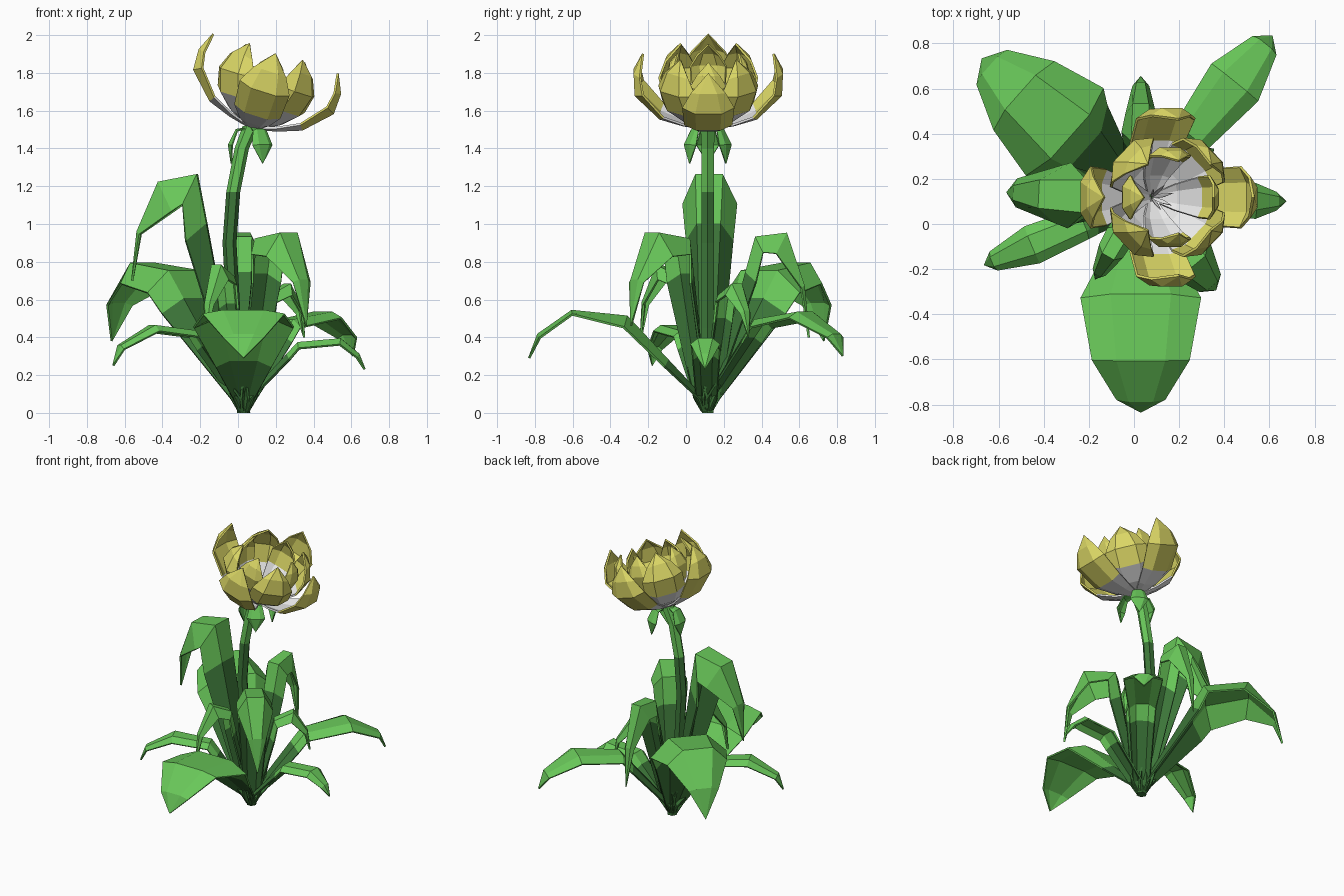
import bpy, bmesh, math
from mathutils import Vector, Matrix

if "Cube" in bpy.data.objects:
    bpy.data.objects.remove(bpy.data.objects["Cube"])


def material(name, rgb):
    m = bpy.data.materials.new(name)
    m.diffuse_color = (*rgb, 1)
    m.use_nodes = True
    m.node_tree.nodes["Principled BSDF"].inputs["Base Color"].default_value = m.diffuse_color
    return m


GREEN = material("leaf green", (0.14, 0.57, 0.10))
DARK = material("deep green", (0.045, 0.18, 0.04))
YELLOW = material("petal yellow", (0.70, 0.67, 0.13))
WHITE = material("petal white", (0.80, 0.80, 0.80))
Z = Vector((0, 0, 1))


def finish(name, bm, mats, thick=0, matrix=None):
    bmesh.ops.remove_doubles(bm, verts=bm.verts, dist=0.0005)
    if matrix:
        bm.transform(matrix)
    me = bpy.data.meshes.new(name)
    bm.to_mesh(me)
    bm.free()
    for m in mats:
        me.materials.append(m)
    ob = bpy.data.objects.new(name, me)
    bpy.context.collection.objects.link(ob)
    if thick:
        s = ob.modifiers.new("thickness", "SOLIDIFY")
        s.thickness = thick
        s.offset = 0
    return ob


def blade(name, base, angle, rows, mats, thick, bias=0.0, split=0, matrix=None):
    """Folded strip: rows of (distance out, height, half width, edge droop)."""
    d = Vector((math.cos(angle), math.sin(angle), 0))
    side = Z.cross(d)
    pts = [Vector(base) + d * r[0] + Z * r[1] for r in rows]
    bm = bmesh.new()
    grid = []
    for i, (p, r) in enumerate(zip(pts, rows)):
        t = (pts[min(i + 1, len(pts) - 1)] - pts[max(i - 1, 0)]).normalized()
        n = (t.cross(side) + Z * bias).normalized()
        w, droop = r[2], r[3]
        grid.append([bm.verts.new(p + side * w * k - n * droop * e)
                     for k, e in ((-1, 1), (-0.5, 0), (0.5, 0), (1, 1))])
    for i in range(len(grid) - 1):
        for j in range(3):
            f = bm.faces.new((grid[i][j], grid[i + 1][j],
                              grid[i + 1][j + 1], grid[i][j + 1]))
            f.material_index = 0 if i < split or len(mats) == 1 else 1
    return finish(name, bm, mats, thick, matrix)


# Leaves: tip, then two rows of (fraction of reach, height, half width, droop)
BX, BY = 0.03, 0.11


def leaf(name, tip, crest, bend):
    dx, dy = tip[0] - BX, tip[1] - BY
    reach = math.hypot(dx, dy)
    crest, bend = [(r[0] * reach, *r[1:]) for r in (crest, bend)]
    low = (0.03, 0.09, 0.055, 0.02)
    dark = 0.45 if crest[2] > 0.26 else 0.78      # dark share of the rising part
    join = tuple(a + (b - a) * dark for a, b in zip(low, crest))
    fall = (0.95 * reach, (bend[1] + tip[2]) / 2, bend[2] * 0.5, 0.02)
    rows = [(0.01, 0.012, 0.025, 0.008), low, join, crest, bend, fall,
            (reach, tip[2], 0, 0)]
    blade(name, (BX, BY, 0), math.atan2(dy, dx), rows, [DARK, GREEN], 0.012,
          bias=0.7, split=2)


leaf("front_broad_leaf", (.03, -.83, .29), (.45, .51, .265, .06), (.76, .54, .215, .02))
leaf("back_left_broad_leaf", (-.67, .73, .38), (.45, .75, .255, .12), (.76, .79, .20, .11))
leaf("back_right_leaf", (.61, .83, .30), (.39, .49, .09, .04), (.72, .53, .13, .03))
leaf("left_tall_leaf", (-.56, .14, .70), (.42, 1.26, .14, .17), (.76, 1.22, .12, .17))
leaf("left_front_leaf", (-.66, -.18, .25), (.37, .43, .07, .03), (.70, .46, .085, .03))
leaf("right_leaf", (.67, .10, .23), (.45, .37, .075, .03), (.80, .39, .075, .03))
leaf("right_front_leaf", (.36, -.29, .46), (.32, .92, .11, .09), (.72, .95, .115, .13))
leaf("back_leaf", (.03, .65, .40), (.48, .93, .08, .09), (.78, .95, .065, .12))
leaf("small_front_leaf", (-.17, -.24, .39), (.40, .72, .06, .05), (.72, .78, .055, .08))
leaf("small_right_leaf", (.35, .33, .40), (.40, .62, .06, .04), (.72, .68, .06, .06))

# Stem: six-sided bent tube, dark in its lower part
bm = bmesh.new()
rings = []
for x, z, r in ((.03, 0, .035), (-.02, .45, .037), (-.045, .9, .037),
                (-.025, 1.17, .037), (.02, 1.4, .038), (.07, 1.52, .045)):
    rings.append([bm.verts.new((x + r * math.cos(a * math.pi / 3),
                                0.115 + r * math.sin(a * math.pi / 3), z))
                  for a in range(6)])
for i, (lo, hi) in enumerate(zip(rings, rings[1:])):
    for a in range(6):
        b = (a + 1) % 6
        f = bm.faces.new((lo[a], lo[b], hi[b], hi[a]))
        f.material_index = 0 if i < 3 else 1
bm.faces.new(rings[0][::-1])
bm.faces.new(rings[-1]).material_index = 1
finish("stem", bm, [DARK, GREEN])

# Drooping sepals under the flower
for i, deg in enumerate((180, 60, -60)):
    blade(f"sepal_{i + 1}", (0.075, 0.115, 1.5), math.radians(deg),
          [(.02, .01, .02, 0), (.085, .0, .04, .01), (.125, -.08, .06, .02),
           (.11, -.18, 0, 0)], [GREEN], 0.008)

# Flower head, tilted towards +x: three rings of four cupped petals
TILT = Matrix.Translation((0.075, 0.118, 1.51)) @ Matrix.Rotation(math.radians(17.5), 4, "Y")


def petal_ring(name, start, rows):
    for k in range(4):
        blade(f"{name}_{k + 1}", (0, 0, 0), math.radians(start + 90 * k), rows,
              [WHITE, YELLOW], 0.012, split=2, matrix=TILT)


petal_ring("outer_petal", 0, [
    (.02, 0, .03, -.005), (.13, .025, .08, -.015), (.255, .07, .125, -.03),
    (.385, .20, .135, -.045), (.39, .31, .09, -.03), (.345, .41, 0, 0)])
petal_ring("middle_petal", 45, [
    (.02, .01, .03, -.005), (.13, .055, .09, -.02), (.235, .135, .135, -.045),
    (.285, .25, .135, -.055), (.26, .35, .085, -.03), (.205, .42, 0, 0)])
petal_ring("inner_petal", 0, [
    (.015, .015, .02, -.004), (.10, .075, .06, -.015), (.185, .18, .09, -.03),
    (.215, .28, .095, -.035), (.20, .35, .06, -.02), (.16, .41, 0, 0)])

# Slender pale filaments in the centre
for k in range(6):
    blade(f"filament_{k + 1}", (0, 0, 0), math.radians(20 + 60 * k),
          [(.005, .02, .006, 0), (.03, .1, .008, .002), (.055, .17, 0, 0)],
          [WHITE], 0.006, matrix=TILT)
